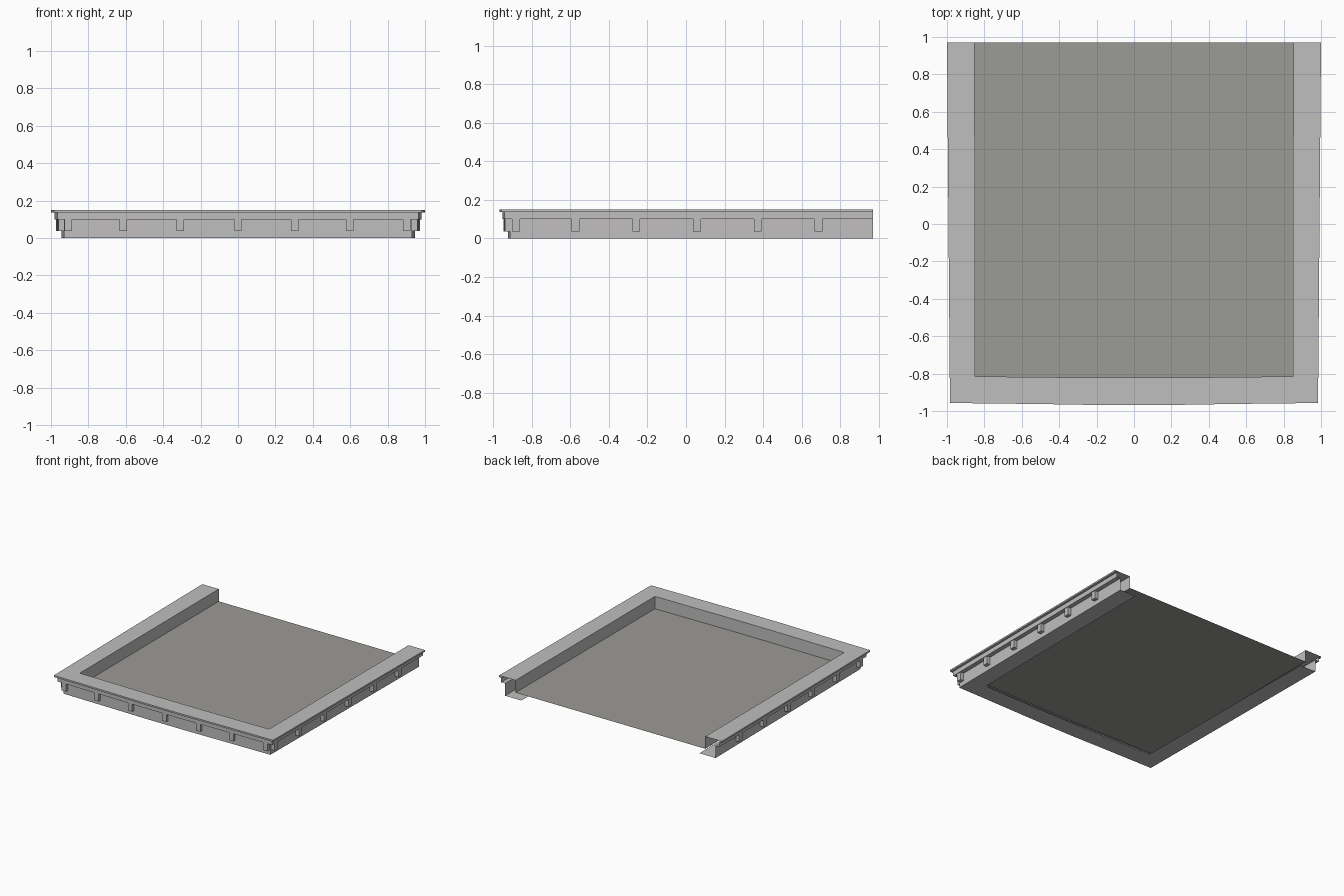
import bpy, bmesh

if "Cube" in bpy.data.objects:
    bpy.data.objects.remove(bpy.data.objects["Cube"])


def material(name, rgb):
    m = bpy.data.materials.new(name)
    m.diffuse_color = (*rgb, 1)
    m.use_nodes = True
    m.node_tree.nodes["Principled BSDF"].inputs["Base Color"].default_value = m.diffuse_color
    return m


TRIM = material("light grey trim", (0.53, 0.52, 0.525))
ROOF = material("dark grey roof", (0.33, 0.325, 0.31))


def make_object(name, bm, mat):
    me = bpy.data.meshes.new(name)
    bm.to_mesh(me)
    bm.free()
    me.materials.append(mat)
    ob = bpy.data.objects.new(name, me)
    bpy.context.collection.objects.link(ob)
    return ob


def u_path(back_x, front_x, corner_y, mid_y):
    """Open U from back right, round the slightly bowed front, to back left."""
    half = [(back_x, 0.97), (front_x, corner_y), (0.5, (corner_y + mid_y) / 2), (0.18, mid_y)]
    return half + [(-x, y) for x, y in reversed(half)]


def outer(d):
    return u_path(1 - d, 0.984 - d, -0.957 + 0.8 * d, -0.968 + 0.8 * d)


INNER = u_path(0.852, 0.85, -0.815, -0.822)
FLANGE = u_path(0.80, 0.79, -0.77, -0.775)

# Parapet shell: bottom flange, wall, stepped cornice, coping and inner face
rings = [(FLANGE, 0.0), (outer(0.055), 0.0), (outer(0.055), 0.10),
         (outer(0.02), 0.10), (outer(0.02), 0.137), (outer(0.0), 0.137),
         (outer(0.0), 0.15), (INNER, 0.15), (INNER, 0.05)]
bm = bmesh.new()
grid = [[bm.verts.new((x, y, z)) for x, y in path] for path, z in rings]
for a, b in zip(grid, grid[1:]):
    for i in range(len(a) - 1):
        bm.faces.new((a[i], b[i], b[i + 1], a[i + 1]))
make_object("parapet", bm, TRIM)

# Sunken roof deck
bm = bmesh.new()
deck = bm.faces.new([bm.verts.new((x, y, 0.05)) for x, y in INNER])
deck.normal_update()
if deck.normal.z < 0:
    deck.normal_flip()
make_object("roof_deck", bm, ROOF)


# Small brackets under the cornice
def bracket(name, x0, x1, y0, y1):
    bm = bmesh.new()
    bmesh.ops.create_cube(bm, size=1)
    for v in bm.verts:
        v.co = (x1 if v.co.x > 0 else x0,
                y1 if v.co.y > 0 else y0,
                0.10 if v.co.z > 0 else 0.037)
    make_object(name, bm, TRIM)


for x in (-0.908, -0.613, -0.308, 0.0, 0.303, 0.597, 0.902):
    y = -0.968 + 0.01 * abs(x)
    bracket("front_bracket", x - 0.02, x + 0.02, y + 0.02, y + 0.05)

for y in (-0.882, -0.573, -0.258, 0.057, 0.373, 0.687):
    edge = 0.984 + 0.016 * (y + 0.957) / 1.927
    for s in (-1, 1):
        a, b = sorted((s * (edge - 0.06), s * (edge - 0.025)))
        bracket("side_bracket", a, b, y - 0.02, y + 0.02)
